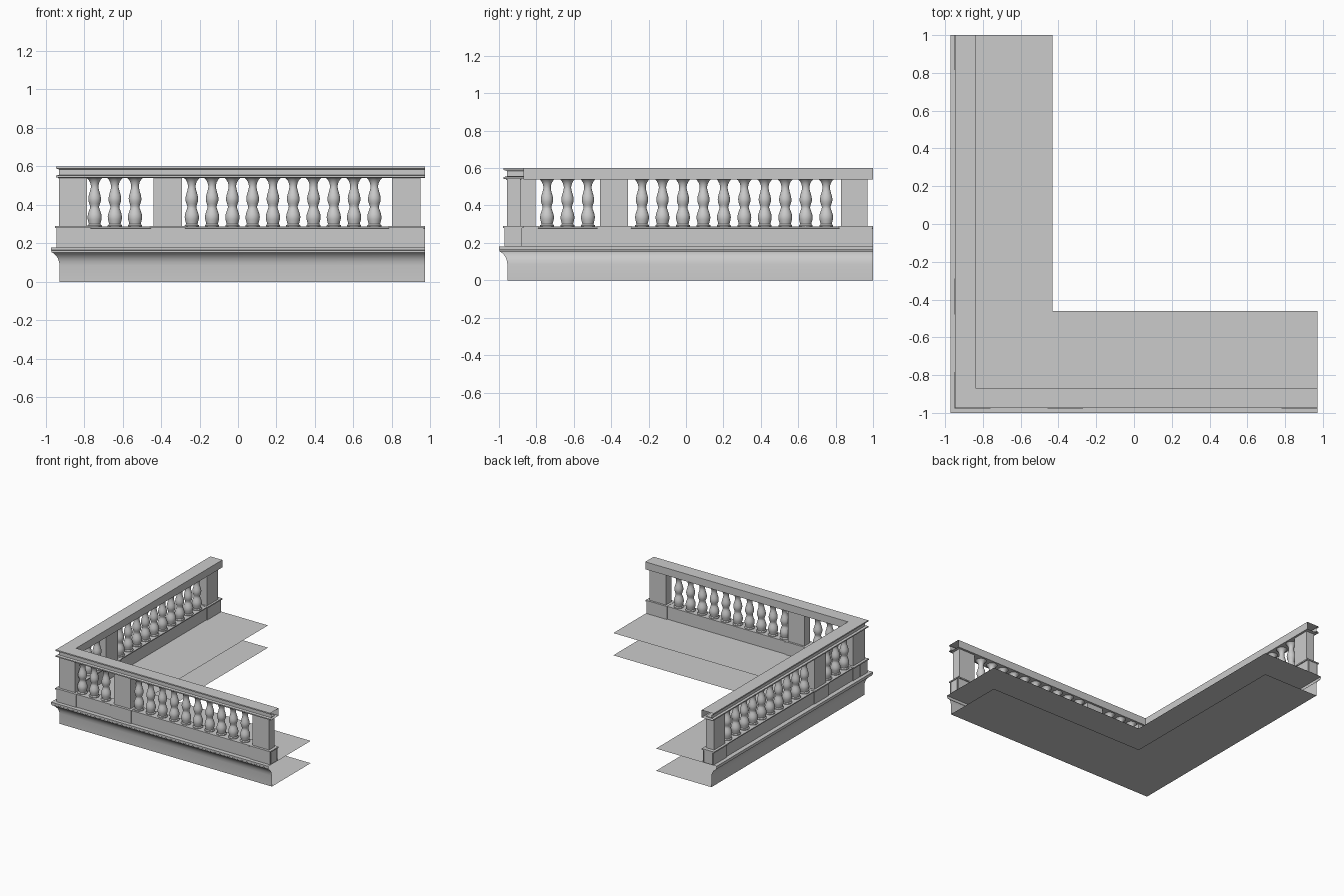
import bpy, math

if "Cube" in bpy.data.objects:
    bpy.data.objects.remove(bpy.data.objects["Cube"])

X0, Y0, X1, Y1 = -0.972, -1.0, 0.972, 1.0   # outer corner and the two free ends


def mesh_object(name, verts, faces):
    me = bpy.data.meshes.new(name)
    me.from_pydata(verts, [], faces)
    me.update()
    ob = bpy.data.objects.new(name, me)
    bpy.context.collection.objects.link(ob)
    return ob


def smooth(ob, angle=35):
    bpy.ops.object.select_all(action='DESELECT')
    ob.select_set(True)
    bpy.context.view_layer.objects.active = ob
    bpy.ops.object.shade_smooth_by_angle(angle=math.radians(angle))


def sweep(name, profile, closed=False):
    """Sweep (inset, z) points along the L: front end, corner, back end."""
    verts, n = [], len(profile)
    for k in range(3):
        for d, z in profile:
            verts.append((X1 if k == 0 else X0 + d, Y1 if k == 2 else Y0 + d, z))
    faces = []
    for k in range(2):
        for i in range(n if closed else n - 1):
            j = (i + 1) % n
            faces.append((k*n + i, k*n + j, (k+1)*n + j, (k+1)*n + i))
    return mesh_object(name, verts, faces)


def box(name, x0, x1, y0, y1, z0, z1):
    v = [(x, y, z) for z in (z0, z1) for x, y in ((x0, y0), (x1, y0), (x1, y1), (x0, y1))]
    f = [(3, 2, 1, 0), (4, 5, 6, 7)] + [(i, (i+1) % 4, (i+1) % 4 + 4, i + 4) for i in range(4)]
    return mesh_object(name, v, f)


def run_box(name, leg, a, b, d0, d1, z0, z1):
    """Box from a to b along a leg, between insets d0 and d1."""
    if leg == 'front':
        return box(name, a, b, Y0 + d0, Y0 + d1, z0, z1)
    return box(name, X0 + d0, X0 + d1, a, b, z0, z1)


# cornice: thin shell with cove moulding, underside and deck
smooth(sweep("cornice", [(0.54, 0), (0.045, 0), (0.045, 0.085), (0.042, 0.105),
                         (0.036, 0.122), (0.026, 0.137), (0.014, 0.148), (0.004, 0.154),
                         (0.004, 0.162), (0, 0.165), (0, 0.18), (0.54, 0.18)]))

# plinth between pedestals, with its top lip
sweep("plinth", [(0.036, 0.18), (0.036, 0.278), (0.028, 0.28), (0.028, 0.288),
                 (0.124, 0.288), (0.124, 0.28), (0.116, 0.278), (0.116, 0.18)], closed=True)

# handrail with a recessed band on the outer face
sweep("handrail", [(0.045, 0.54), (0.025, 0.543), (0.025, 0.552), (0.042, 0.556),
                   (0.042, 0.585), (0.025, 0.59), (0.025, 0.6), (0.132, 0.6),
                   (0.132, 0.54)], closed=True)

# posts standing on pedestals: (leg, post start, post end, pedestal start, pedestal end)
posts = [('front', -0.93, -0.785, -0.944, -0.767), ('front', -0.44, -0.292, -0.453, -0.276),
         ('front', 0.80, 0.948, 0.786, 0.965),
         ('side', -0.955, -0.805, -0.97, -0.79), ('side', -0.46, -0.31, -0.472, -0.295),
         ('side', 0.83, 0.97, 0.82, 0.994)]
for leg, a, b, pa, pb in posts:
    run_box(leg + "_post", leg, a, b, 0.042, 0.115, 0.285, 0.545)
    run_box(leg + "_pedestal", leg, pa, pb, 0.03, 0.123, 0.18, 0.28)
    run_box(leg + "_pedestal_lip", leg, pa - 0.006, pb + 0.006, 0.022, 0.131, 0.28, 0.29)

# turned baluster, shared mesh
PROFILE = [(0.037, 0.285), (0.037, 0.294), (0.030, 0.300), (0.032, 0.310), (0.036, 0.325),
           (0.037, 0.338), (0.035, 0.352), (0.029, 0.370), (0.024, 0.384), (0.023, 0.392),
           (0.027, 0.405), (0.032, 0.420), (0.033, 0.435), (0.030, 0.452), (0.024, 0.472),
           (0.020, 0.490), (0.020, 0.502), (0.024, 0.518), (0.032, 0.532), (0.044, 0.543)]
SEG = 20
verts = [(r*math.cos(2*math.pi*s/SEG), r*math.sin(2*math.pi*s/SEG), z)
         for r, z in PROFILE for s in range(SEG)]
faces = [(i*SEG + s, i*SEG + (s+1) % SEG, (i+1)*SEG + (s+1) % SEG, (i+1)*SEG + s)
         for i in range(len(PROFILE) - 1) for s in range(SEG)]
baluster = mesh_object("baluster", verts, faces)
smooth(baluster)

# rows of balusters: (leg, first centre, step, count)
mid = 0.079
spots = []
for leg, start, step, count in (('front', -0.745, 0.105, 3), ('front', -0.24, 0.1054, 10),
                                ('side', -0.743, 0.1094, 3), ('side', -0.235, 0.1094, 10)):
    for i in range(count):
        t = start + i*step
        spots.append((t, Y0 + mid, 0) if leg == 'front' else (X0 + mid, t, 0))
baluster.location = spots[0]
for p in spots[1:]:
    ob = baluster.copy()
    ob.location = p
    bpy.context.collection.objects.link(ob)
